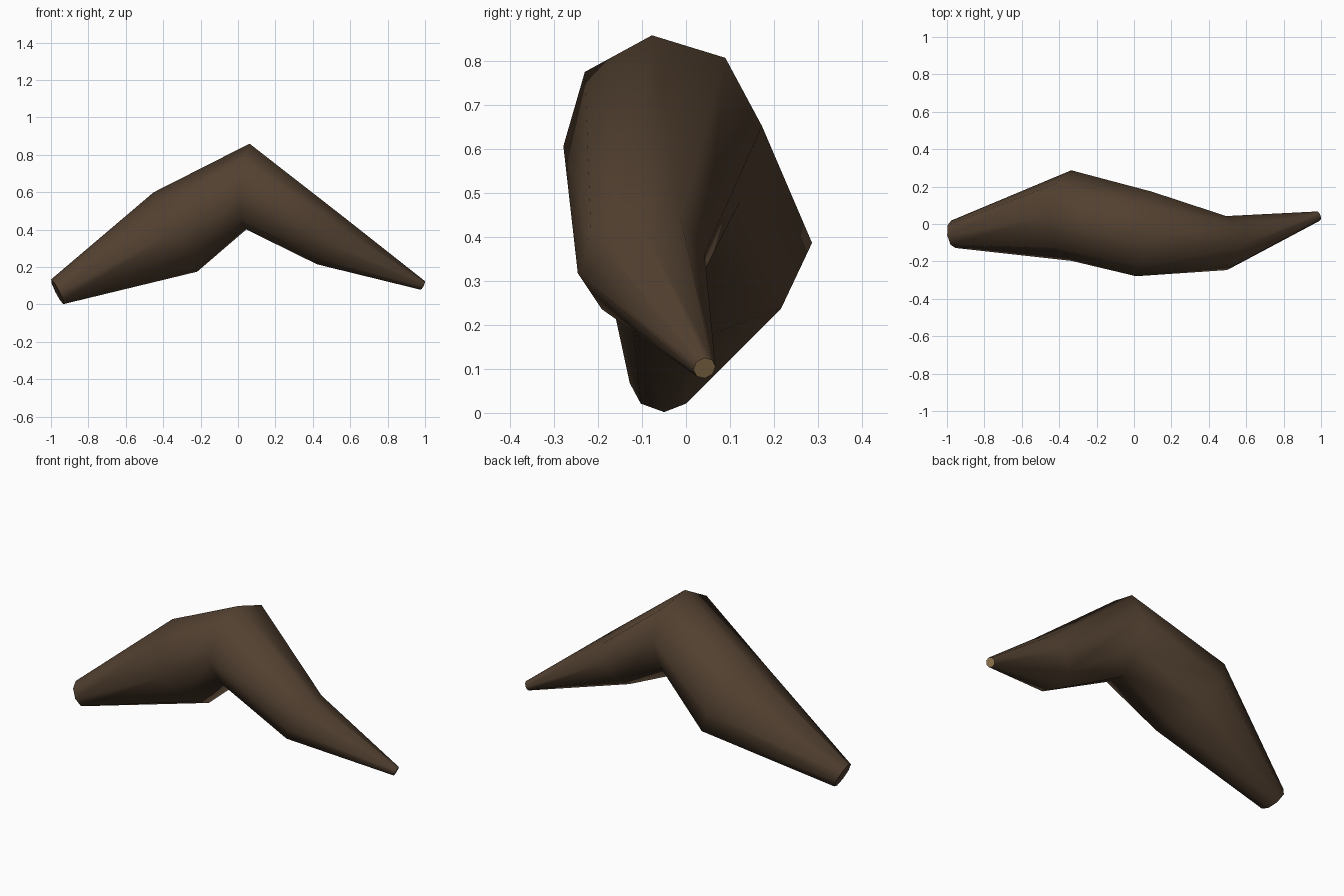
import bpy, bmesh, math
from mathutils import Vector

if "Cube" in bpy.data.objects:
    bpy.data.objects.remove(bpy.data.objects["Cube"])


def material(name, rgb):
    m = bpy.data.materials.new(name)
    m.diffuse_color = (*rgb, 1)
    m.use_nodes = True
    m.node_tree.nodes["Principled BSDF"].inputs["Base Color"].default_value = m.diffuse_color
    return m


SIDES = 8
# Branch path: centre, radius, sideways lean of the ring
path = [
    (Vector((-0.966, -0.055, 0.068)), 0.074, 0.0),
    (Vector((-0.335, 0.045, 0.387)), 0.242, 0.0),
    (Vector((0.053, -0.053, 0.630)), 0.231, -0.10),
    (Vector((0.495, -0.102, 0.340)), 0.146, -0.15),
    (Vector((0.987, 0.042, 0.102)), 0.026, -0.15),
]

# Loft eight-sided rings along the path
bm = bmesh.new()
rings = []
for i, (centre, radius, lean) in enumerate(path):
    before = path[max(i - 1, 0)][0]
    after = path[min(i + 1, len(path) - 1)][0]
    along = (after - before).normalized()
    up = Vector((0, lean, 1))
    up = (up - along * up.dot(along)).normalized()
    side = up.cross(along)
    ring = []
    for k in range(SIDES):
        a = 2 * math.pi * k / SIDES
        ring.append(bm.verts.new(centre + radius * (math.cos(a) * up + math.sin(a) * side)))
    rings.append(ring)

for r0, r1 in zip(rings, rings[1:]):
    for k in range(SIDES):
        j = (k + 1) % SIDES
        bm.faces.new((r0[k], r0[j], r1[j], r1[k])).smooth = True

# Flat end faces: bark at the thick end, cut wood at the thin end
thick_end = bm.faces.new(rings[0])
thin_end = bm.faces.new(rings[-1])
thin_end.material_index = 1
for face in (thick_end, thin_end):
    for edge in face.edges:
        edge.smooth = False
bmesh.ops.recalc_face_normals(bm, faces=bm.faces)

mesh = bpy.data.meshes.new("branch")
bm.to_mesh(mesh)
bm.free()
mesh.materials.append(material("dark bark", (0.085, 0.052, 0.030)))
mesh.materials.append(material("cut wood", (0.28, 0.18, 0.08)))
branch = bpy.data.objects.new("branch", mesh)
bpy.context.collection.objects.link(branch)
